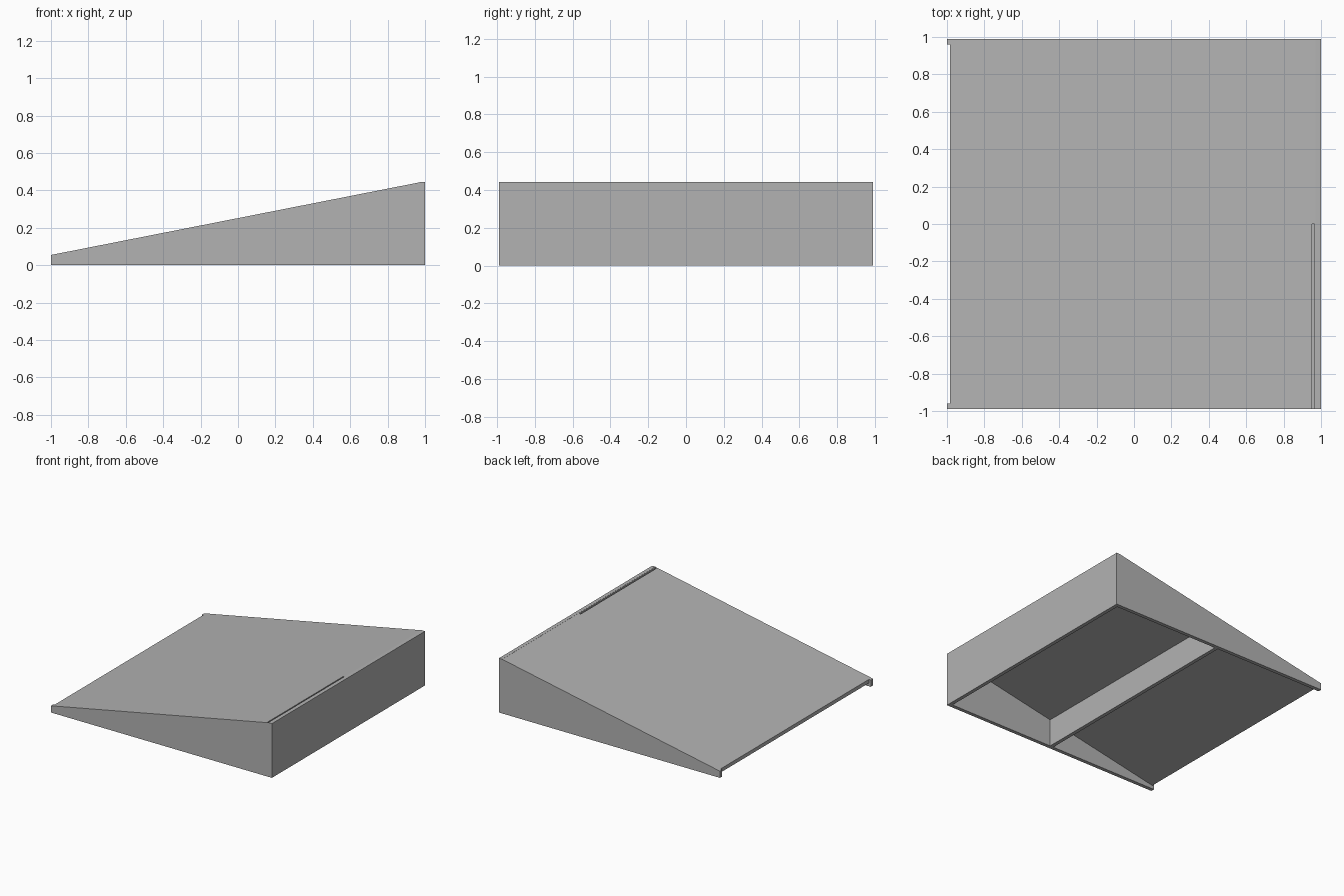
import bpy
import bmesh

W = 0.99        # half width in y
T = 0.03        # board thickness
TOP = 0.444     # height of the tall end


def slope(x):
    """Height of the ramp surface at x."""
    return min(TOP, 0.252 + 0.197 * x)


if "Cube" in bpy.data.objects:
    bpy.data.objects.remove(bpy.data.objects["Cube"])

grey = bpy.data.materials.new("plain_grey")
grey.use_nodes = True
colour = (0.45, 0.45, 0.45, 1)
grey.diffuse_color = colour
grey.node_tree.nodes["Principled BSDF"].inputs["Base Color"].default_value = colour


def board(name, profile, y0, y1):
    """Extrude an x-z profile from y0 to y1."""
    bm = bmesh.new()
    face = bm.faces.new([bm.verts.new((x, y0, z)) for x, z in profile])
    new = bmesh.ops.extrude_face_region(bm, geom=[face])["geom"]
    moved = [v for v in new if isinstance(v, bmesh.types.BMVert)]
    bmesh.ops.translate(bm, verts=moved, vec=(0, y1 - y0, 0))
    bmesh.ops.recalc_face_normals(bm, faces=bm.faces)
    mesh = bpy.data.meshes.new(name)
    bm.to_mesh(mesh)
    bm.free()
    mesh.materials.append(grey)
    obj = bpy.data.objects.new(name, mesh)
    bpy.context.collection.objects.link(obj)
    return obj


def under(x):
    """Height of the underside of the ramp board."""
    return slope(x) - T


# Tapered side walls, with a full-height tip at the low end
tip = -0.985
side = [(-1, 0), (1 - T, 0), (1 - T, under(1 - T)), (tip, under(tip)),
        (tip, slope(tip)), (-1, slope(-1))]
board("front_side_wall", side, -W, -W + T)
board("back_side_wall", side, W - T, W)

# Tall end wall and middle support rib
board("end_wall", [(1 - T, 0), (1, 0), (1, TOP), (1 - T, TOP)], -W, W)
h = T / 2
board("middle_rib", [(-h, 0), (h, 0), (h, under(h)), (-h, under(-h))], -W + T, W - T)

# Sloping ramp board, open beneath its low edge
edge = 1 - T
ramp = board("ramp_board", [(tip, under(tip)), (edge, under(edge)),
                            (edge, slope(edge)), (tip, slope(tip))], -W, W)

# Narrow slot along the front half of the tall edge
slot = board("slot_cutter", [(0.953, 0.425), (0.965, 0.425),
                             (0.965, 0.5), (0.953, 0.5)], -W + 0.004, 0)
slot.hide_render = True
slot.hide_viewport = True
cut = ramp.modifiers.new("slot", "BOOLEAN")
cut.operation = "DIFFERENCE"
cut.object = slot
